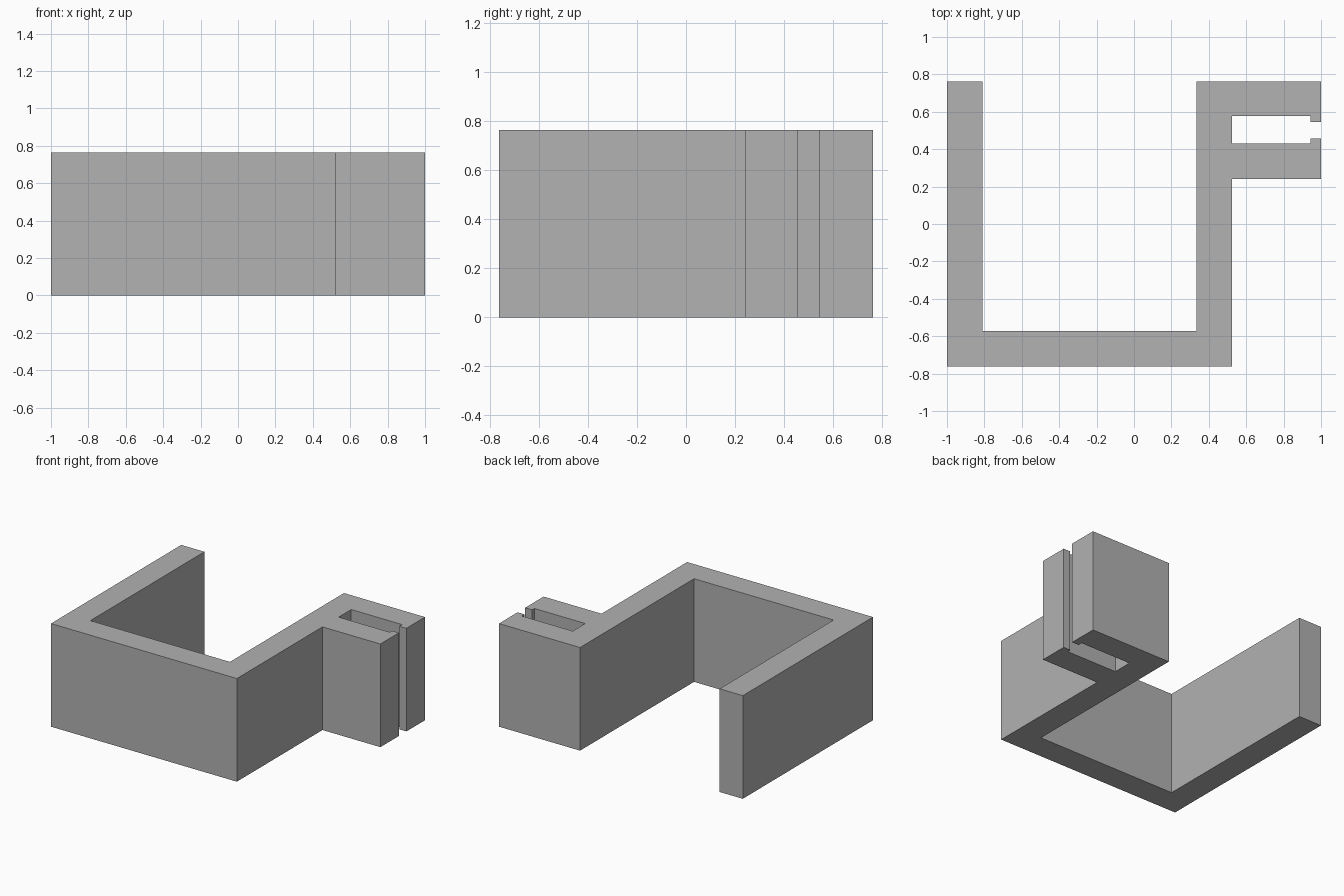
import bpy
import bmesh

cube = bpy.data.objects.get("Cube")
if cube:
    bpy.data.objects.remove(cube, do_unlink=True)

HEIGHT = 0.765
BACK = 0.763

# Plain grey finish
grey = bpy.data.materials.new("light_grey")
grey.use_nodes = True
colour = (0.445, 0.445, 0.445, 1)
grey.diffuse_color = colour
bsdf = next(n for n in grey.node_tree.nodes if n.type == 'BSDF_PRINCIPLED')
bsdf.inputs["Base Color"].default_value = colour


def extrude_profile(name, outline, height):
    """Raise a closed counter-clockwise plan outline into a solid."""
    bm = bmesh.new()
    base = bm.faces.new([bm.verts.new((x, y, 0)) for x, y in outline])
    raised = bmesh.ops.extrude_face_region(bm, geom=[base], use_keep_orig=True)
    top = [v for v in raised["geom"] if isinstance(v, bmesh.types.BMVert)]
    bmesh.ops.translate(bm, verts=top, vec=(0, 0, height))
    bmesh.ops.recalc_face_normals(bm, faces=bm.faces)
    mesh = bpy.data.meshes.new(name)
    bm.to_mesh(mesh)
    bm.free()
    mesh.materials.append(grey)
    obj = bpy.data.objects.new(name, mesh)
    bpy.context.collection.objects.link(obj)
    return obj


# U-shaped hook with a side arm that holds a lipped slot
hook = [(-1, -BACK), (0.525, -BACK), (0.525, 0.24), (1, 0.24)]
slot = [(1, 0.457), (0.943, 0.457), (0.943, 0.43), (0.525, 0.43),
        (0.525, 0.577), (0.943, 0.577), (0.943, 0.545), (1, 0.545)]
inside = [(1, BACK), (0.335, BACK), (0.335, -0.573),
          (-0.81, -0.573), (-0.81, BACK), (-1, BACK)]
extrude_profile("hook_bracket", hook + slot + inside, HEIGHT)
